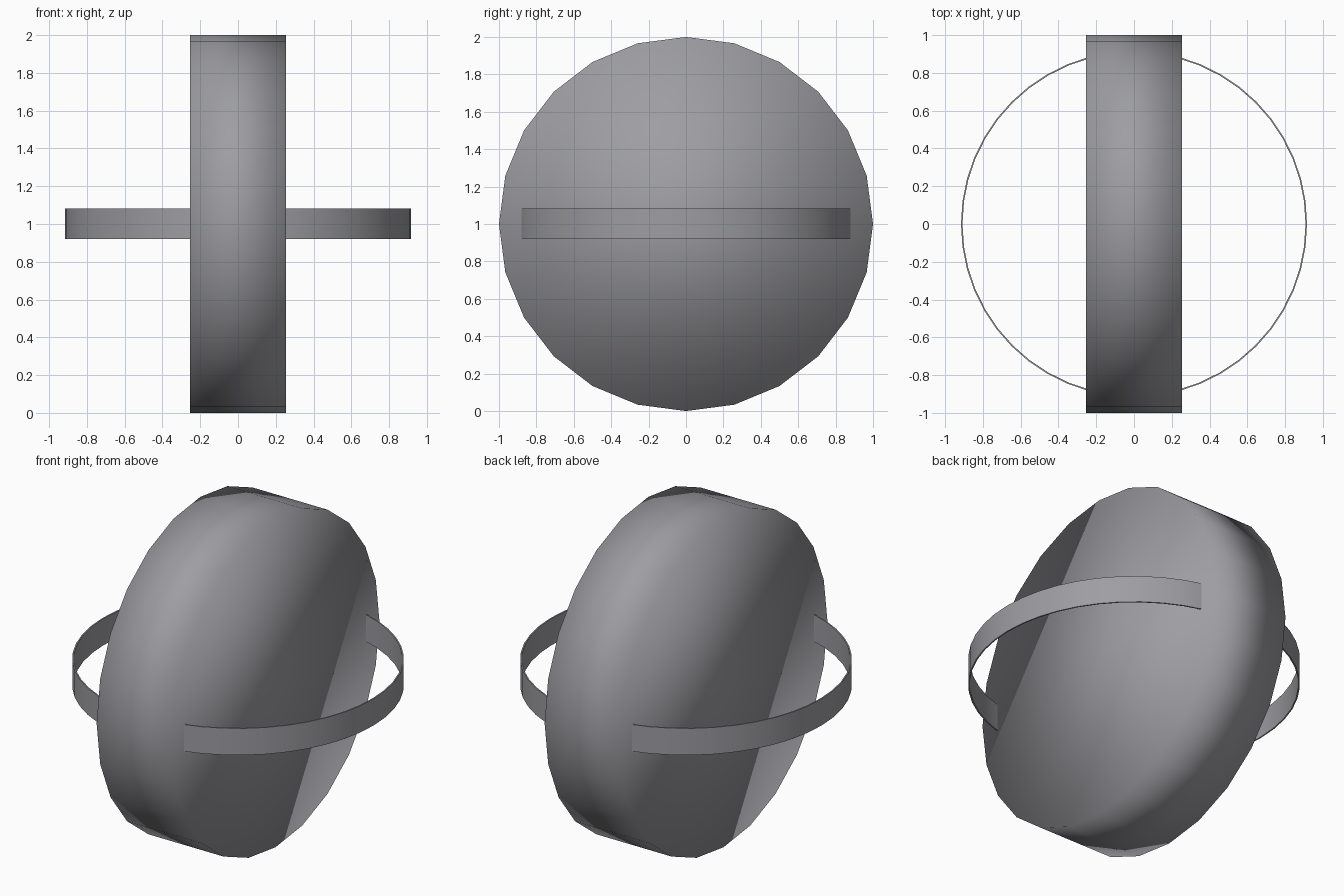
import bpy, bmesh
from math import sin, cos, pi, radians

if "Cube" in bpy.data.objects:
    bpy.data.objects.remove(bpy.data.objects["Cube"])

# dark, slightly cool grey shared by both parts
grey = bpy.data.materials.new("dark_grey")
grey.diffuse_color = (0.34, 0.34, 0.365, 1)
grey.use_nodes = True
grey.node_tree.nodes["Principled BSDF"].inputs["Base Color"].default_value = grey.diffuse_color


def add_mesh(name, bm):
    bmesh.ops.recalc_face_normals(bm, faces=bm.faces)
    for f in bm.faces:
        f.smooth = True
    mesh = bpy.data.meshes.new(name)
    bm.to_mesh(mesh)
    bm.free()
    mesh.materials.append(grey)
    ob = bpy.data.objects.new(name, mesh)
    bpy.context.collection.objects.link(ob)
    return ob


def circle(bm, sides, point):
    return [bm.verts.new(point(2 * pi * i / sides)) for i in range(sides)]


def bridge(bm, a, b):
    for i in range(len(a)):
        j = (i + 1) % len(a)
        bm.faces.new((a[i], a[j], b[j], b[i]))


# wheel drum lying along x, softly shaded across its caps
bm = bmesh.new()
left, right = [circle(bm, 24, lambda t, x=x: (x, sin(t), 1 + cos(t))) for x in (-0.253, 0.253)]
bridge(bm, left, right)
bm.faces.new(left)
bm.faces.new(right)
add_mesh("wheel_drum", bm)

# thin horizontal band passing through the drum, as a closed rectangular section
bm = bmesh.new()
section = [(0.916, 0.92), (0.916, 1.083), (0.908, 1.083), (0.908, 0.92)]
loops = [circle(bm, 48, lambda t, r=r, z=z: (r * cos(t), r * sin(t), z)) for r, z in section]
for k in range(4):
    bridge(bm, loops[k], loops[(k + 1) % 4])
band = add_mesh("hoop_band", bm)

# keep the band's rims crisp while its curve stays smooth
bpy.ops.object.select_all(action='DESELECT')
band.select_set(True)
bpy.context.view_layer.objects.active = band
bpy.ops.object.shade_smooth_by_angle(angle=radians(40))
